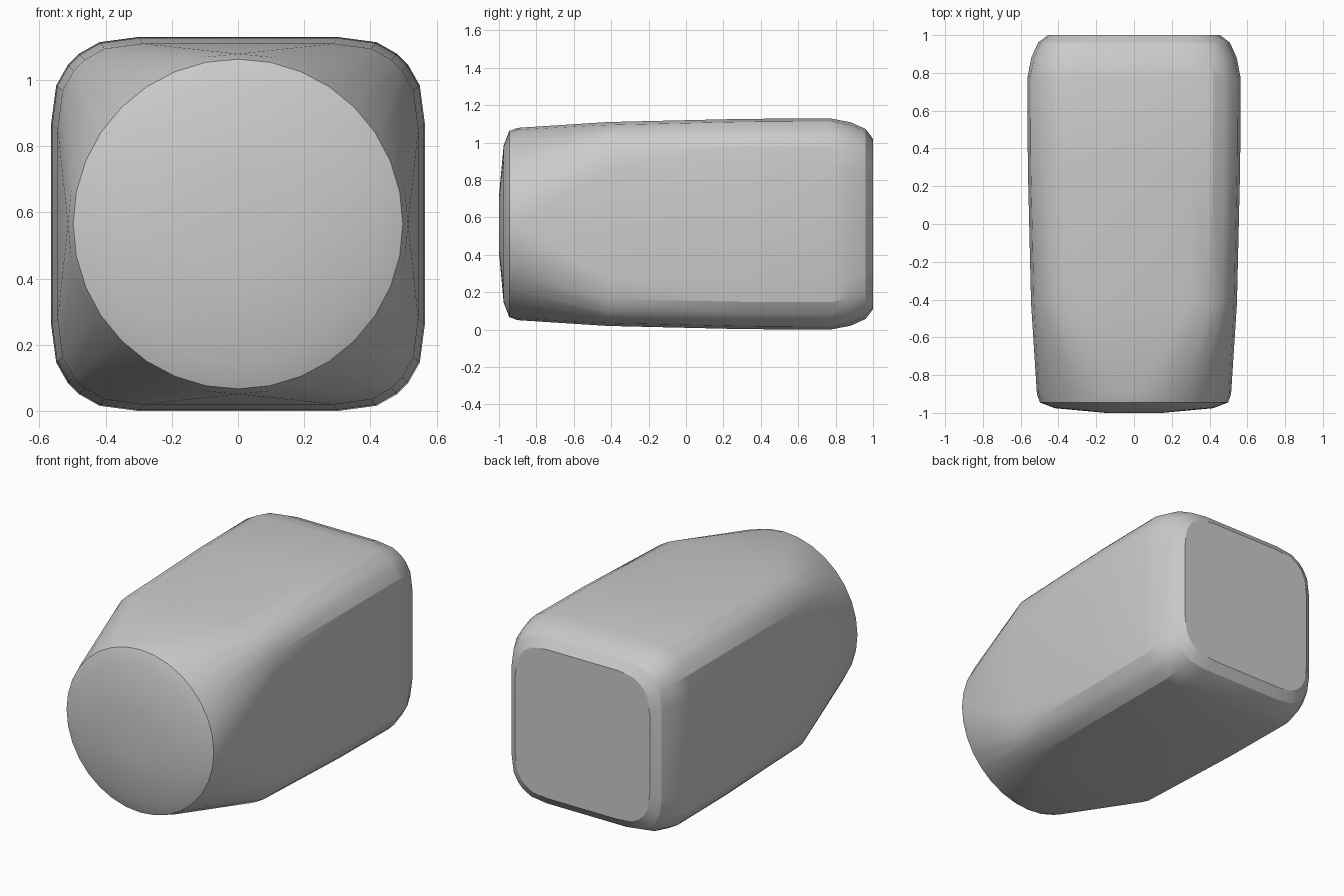
import bpy, bmesh, math

if "Cube" in bpy.data.objects:
    bpy.data.objects.remove(bpy.data.objects["Cube"])

CZ = 0.565          # height of the long axis
bm = bmesh.new()


def square_ring(y, half, k=1.0):
    """Rounded square section; k below 1 shortens the flat part of each side."""
    quarter = [(1, 0.53 * k), (0.972, 0.74 * k), (0.91, 0.85 * k)]
    quarter += [(b, a) for a, b in reversed(quarter)]
    for sx in (1, -1):
        for sz in (1, -1):
            for a, b in quarter:
                bm.verts.new((sx * a * half, y, CZ + sz * b * half))


def round_ring(y, r, n=32):
    for i in range(n):
        t = 2 * math.pi * i / n
        bm.verts.new((r * math.cos(t), y, CZ + r * math.sin(t)))


# Round nose: slightly domed cap
round_ring(-1.0, 0.15)
round_ring(-0.975, 0.42)
round_ring(-0.945, 0.498)
round_ring(-0.90, 0.514)

# Rounded square body, tapering slightly to the nose
square_ring(-0.42, 0.545)
square_ring(0.30, 0.562)
square_ring(0.77, 0.565)

# Rounded back end
square_ring(0.88, 0.544)
square_ring(0.96, 0.508)
square_ring(1.0, 0.455)

# The solid is convex, so wrap the sections in a hull
res = bmesh.ops.convex_hull(bm, input=bm.verts[:])
loose = [v for v in bm.verts if not v.link_faces]
bmesh.ops.delete(bm, geom=loose, context='VERTS')
bmesh.ops.dissolve_limit(bm, angle_limit=math.radians(0.5),
                         verts=bm.verts[:], edges=bm.edges[:])
bmesh.ops.recalc_face_normals(bm, faces=bm.faces[:])

mesh = bpy.data.meshes.new("body")
bm.to_mesh(mesh)
bm.free()
body = bpy.data.objects.new("body", mesh)
bpy.context.collection.objects.link(body)
bpy.context.view_layer.objects.active = body
body.select_set(True)
bpy.ops.object.shade_smooth_by_angle(angle=math.radians(20))
